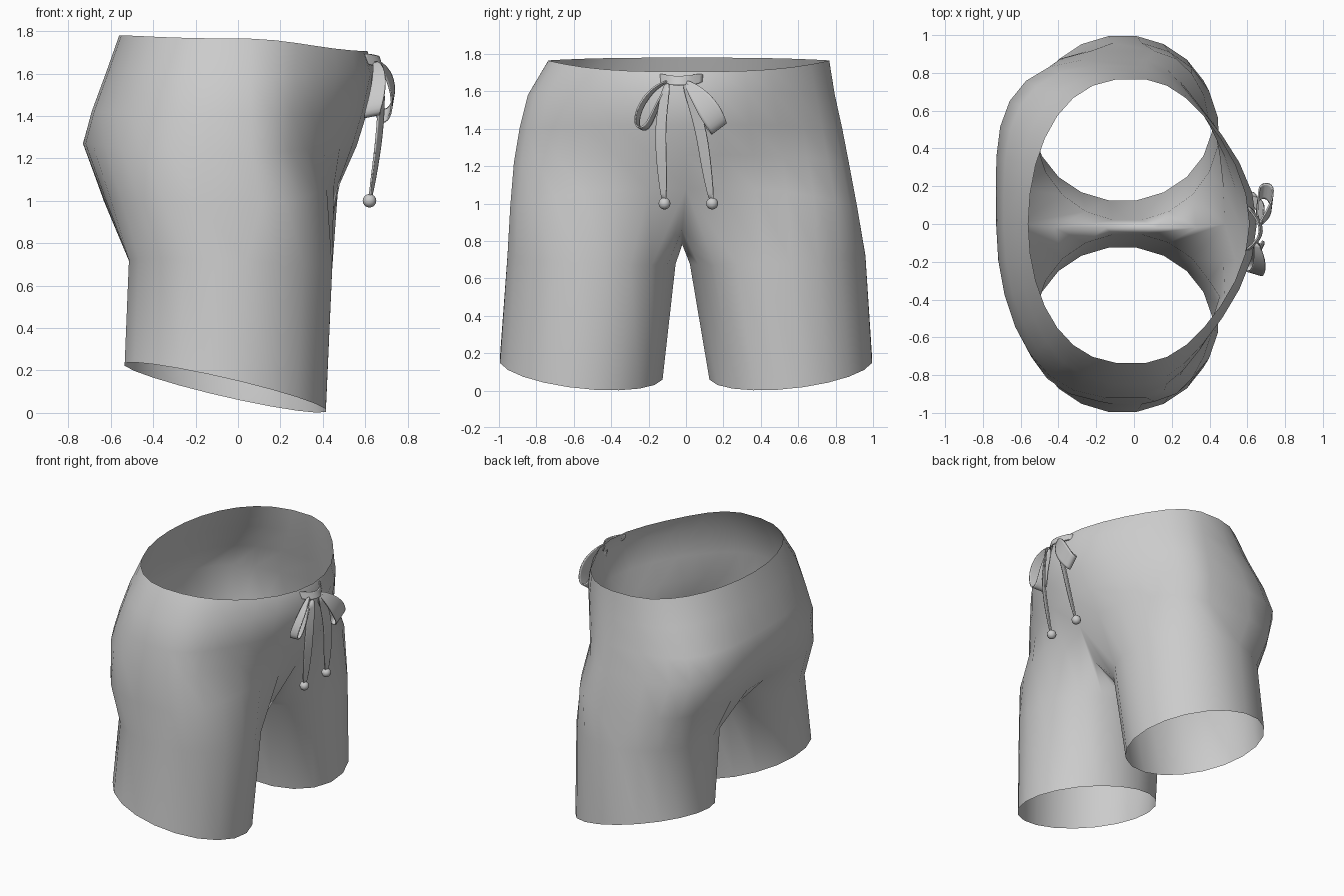
import bpy, bmesh
from math import sin, cos, pi, radians
from mathutils import Vector

if "Cube" in bpy.data.objects:
    bpy.data.objects.remove(bpy.data.objects["Cube"], do_unlink=True)

cloth = bpy.data.materials.new("grey cloth")
cloth.use_nodes = True
GREY = (0.6, 0.6, 0.6, 1)
cloth.diffuse_color = GREY
cloth.node_tree.nodes["Principled BSDF"].inputs["Base Color"].default_value = GREY

OUTER, INNER = 15, 5        # segments round the outside and along the inseam


def finish(name, bm):
    mesh = bpy.data.meshes.new(name)
    bm.to_mesh(mesh)
    bm.free()
    mesh.materials.append(cloth)
    mesh.shade_smooth()
    obj = bpy.data.objects.new(name, mesh)
    bpy.context.collection.objects.link(obj)
    return obj


def hip_ring(front, back, front_power, pinch, side_z, side_y, back_power, bulge):
    """Half ring from centre front, round the side, to centre back."""
    pts = []
    for i in range(OUTER + 1):
        t = pi * i / OUTER
        c, s = cos(t), sin(t)
        end, power, swell = (front, front_power, -pinch) if c > 0 else (back, back_power, -bulge)
        x = end[0] * abs(c) ** power + swell * sin(2 * t) ** 2
        z = side_z + (end[1] - side_z) * (1 - abs(s) ** 3)
        pts.append(Vector((x, side_y * s if 0 < i < OUTER else 0, z)))
    return pts


def leg_ring(cx, cy, rx, ry, z, slope, tilt):
    """Full leg ring, starting at the front inner corner."""
    pts = []
    for i in range(OUTER + INNER):
        t = radians(-45) + 2 * pi * i / (OUTER + INNER)
        pts.append(Vector((cx + rx * cos(t), cy + ry * sin(t),
                           z - slope * cos(t) + tilt * sin(t))))
    return pts


# Shared levels: front (x, z), back (x, z), front power, front pinch, side z
LEVELS = [((0.61, 1.705), (-0.56, 1.78), 1.0, 0.04, 1.765),
          ((0.65, 1.60), (-0.62, 1.61), 1.05, 0.06, 1.58),
          ((0.61, 1.42), (-0.69, 1.42), 1.0, 0.06, 1.40),
          ((0.56, 1.26), (-0.73, 1.27), 0.95, 0.06, 1.22),
          ((0.48, 1.08), (-0.63, 1.0), 0.65, 0.0, 0.98)]
# Each half: side y, back power and back bulge per level, then the upper leg
LEFT = ([(0.77, 0.8, 0), (0.80, 0.65, 0.02), (0.84, 0.5, 0.04), (0.875, 0.45, 0.05),
         (0.92, 0.45, 0.05)], (0.49, 0.475))
RIGHT = ([(0.74, 0.8, 0), (0.85, 0.75, 0), (0.895, 0.75, 0), (0.925, 0.7, 0),
          (0.945, 0.55, 0.04)], (0.505, 0.455))
CROTCH = ((-0.42, 0.88), (-0.15, 0.80), (0.12, 0.78), (0.33, 0.86))


def add_half(bm, side, half):
    sides, (leg_y, leg_ry) = half
    flip = Vector((1, side, 1))
    hips = [hip_ring(*level, *s) for level, s in zip(LEVELS, sides)]
    hips[-1] += [Vector((x, -0.02 * side, z)) for x, z in CROTCH]
    legs = [leg_ring(-0.035, leg_y, 0.485, leg_ry, 0.70, 0.02, 0.02),
            leg_ring(-0.06, 0.56, 0.48, 0.44, 0.12, 0.11, 0.045)]
    rings = [[bm.verts.new(p * flip) for p in ring] for ring in hips + legs]
    for k, (a, b) in enumerate(zip(rings, rings[1:])):
        closed = k >= len(hips) - 1
        for i in range(len(a) if closed else OUTER):
            j = (i + 1) % len(a)
            quad = (a[i], b[i], b[j], a[j])
            bm.faces.new(quad if side > 0 else quad[::-1])


# Shorts body
bm = bmesh.new()
add_half(bm, 1, LEFT)
add_half(bm, -1, RIGHT)
bmesh.ops.remove_doubles(bm, verts=bm.verts, dist=0.0005)
finish("shorts_body", bm)


def ribbon(name, points, widths, across):
    """Flat strip along a smoothed path."""
    across = Vector(across).normalized()
    bm = bmesh.new()
    rows = []
    for p, w in zip(points, widths):
        rows.append([bm.verts.new(Vector(p) + across * w * k) for k in (-0.5, 0, 0.5)])
    for a, b in zip(rows, rows[1:]):
        for i in (0, 1):
            bm.faces.new((a[i], a[i + 1], b[i + 1], b[i]))
    obj = finish(name, bm)
    sub = obj.modifiers.new("smooth", "SUBSURF")
    sub.levels = sub.render_levels = 2
    thick = obj.modifiers.new("thickness", "SOLIDIFY")
    thick.thickness = 0.008


def ball(name, centre, radius):
    bm = bmesh.new()
    bmesh.ops.create_uvsphere(bm, u_segments=12, v_segments=8, radius=radius)
    finish(name, bm).location = centre


# Drawstring bow
ribbon("bow_loop_right",
       [(0.65, -0.10, 1.65), (0.67, -0.18, 1.61), (0.66, -0.255, 1.50), (0.63, -0.265, 1.40),
        (0.63, -0.21, 1.40), (0.65, -0.17, 1.50), (0.65, -0.10, 1.64)],
       [0.03, 0.06, 0.08, 0.08, 0.08, 0.06, 0.03], (1, -0.3, 0.2))
ribbon("bow_loop_left",
       [(0.66, 0.0, 1.65), (0.71, 0.06, 1.59), (0.735, 0.13, 1.49), (0.71, 0.18, 1.40),
        (0.66, 0.17, 1.40), (0.66, 0.10, 1.49), (0.65, 0.0, 1.62)],
       [0.03, 0.09, 0.13, 0.10, 0.10, 0.09, 0.03], (0.1, 0.8, 0.6))
ribbon("bow_band",
       [(0.59, -0.14, 1.67), (0.665, -0.08, 1.655), (0.675, 0, 1.655), (0.60, 0.09, 1.67)],
       [0.06, 0.05, 0.05, 0.06], (-0.3, 0, 1))

# Drawstring tails with end beads
for side, top, mid, end in (("right", -0.10, -0.14, -0.115), ("left", 0.0, 0.08, 0.14)):
    ribbon("string_tail_" + side,
           [(0.67, top, 1.64), (0.675, mid, 1.42), (0.65, (mid + end) / 2, 1.2), (0.62, end, 1.01)],
           [0.05, 0.065, 0.06, 0.03], (0.5, 1, 0.2))
    ball("string_bead_" + side, (0.62, end, 1.0), 0.032)
